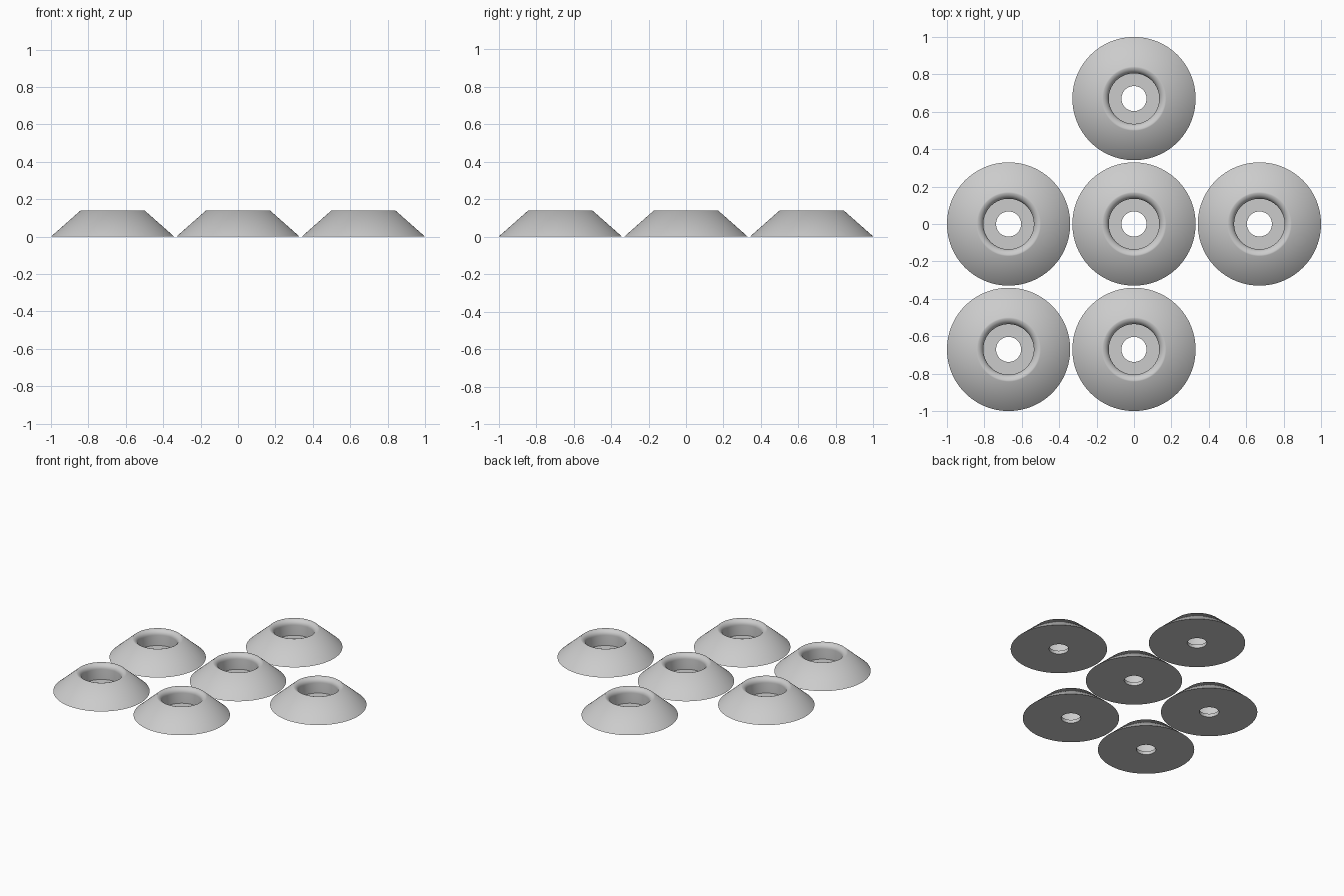
import bpy, bmesh, math

if "Cube" in bpy.data.objects:
    bpy.data.objects.remove(bpy.data.objects["Cube"])

SEGMENTS = 96
PITCH = 0.6705           # spacing between feet
OUTER_R, HEIGHT = 0.3295, 0.139
RECESS_R, HOLE_R, FLOOR_Z, FILLET = 0.135, 0.067, 0.025, 0.037

grey = bpy.data.materials.new("light_grey")
grey.diffuse_color = (0.6, 0.6, 0.6, 1)
grey.use_nodes = True
grey.node_tree.nodes["Principled BSDF"].inputs["Base Color"].default_value = grey.diffuse_color

# Closed cross-section (radius, height): base, cone, rounded lip, recess, screw hole
profile = [(HOLE_R, 0), (OUTER_R, 0)]
for i in range(9):
    a = math.pi / 2 * (1 + i / 8)
    profile.append((RECESS_R + FILLET + FILLET * math.cos(a),
                    HEIGHT - FILLET + FILLET * math.sin(a)))
profile += [(RECESS_R, FLOOR_Z), (HOLE_R, FLOOR_Z)]


def lathe_mesh(name, points):
    """Revolve a closed profile around the z axis."""
    bm = bmesh.new()
    rings = []
    for s in range(SEGMENTS):
        t = math.tau * s / SEGMENTS
        rings.append([bm.verts.new((r * math.cos(t), r * math.sin(t), z)) for r, z in points])
    n = len(points)
    for s in range(SEGMENTS):
        a, b = rings[s], rings[(s + 1) % SEGMENTS]
        for k in range(n):
            m = (k + 1) % n
            bm.faces.new((a[k], b[k], b[m], a[m]))
    bmesh.ops.recalc_face_normals(bm, faces=bm.faces)
    mesh = bpy.data.meshes.new(name)
    bm.to_mesh(mesh)
    bm.free()
    mesh.materials.append(grey)
    mesh.shade_smooth()
    mesh.set_sharp_from_angle(angle=math.radians(50))
    return mesh


# Six identical feet on a square grid
foot = lathe_mesh("conical_foot", profile)
for col, row in [(0, 1), (-1, 0), (0, 0), (1, 0), (-1, -1), (0, -1)]:
    obj = bpy.data.objects.new("conical_foot", foot)
    obj.location = (col * PITCH, row * PITCH, 0)
    bpy.context.collection.objects.link(obj)
